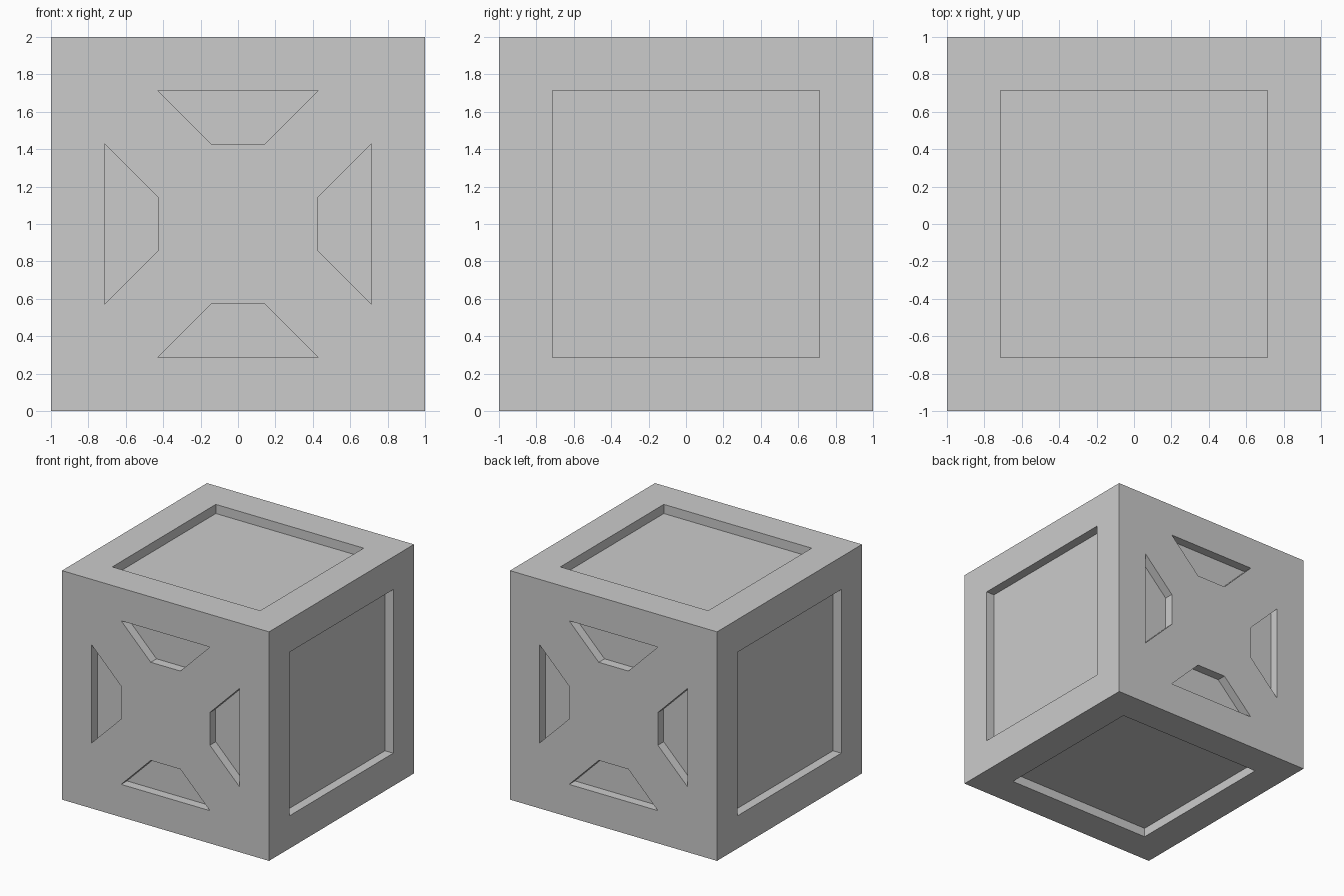
import bpy, bmesh
from math import pi
from mathutils import Matrix

if "Cube" in bpy.data.objects:
    bpy.data.objects.remove(bpy.data.objects["Cube"])

U = 1 / 7        # layout module
DEPTH = 0.08     # recess depth

# Crate body
bpy.ops.mesh.primitive_cube_add(size=2, location=(0, 0, 1))
crate = bpy.context.object
crate.name = "crate_body"

# Recess outlines, drawn in a face plane
square = [(-5*U, -5*U), (5*U, -5*U), (5*U, 5*U), (-5*U, 5*U)]
trapezoid = [(-U, 3*U), (U, 3*U), (3*U, 5*U), (-3*U, 5*U)]


def add_prism(bm, outline, matrix):
    """Prism sunk DEPTH below the plane z = 1, then turned by matrix."""
    low = [bm.verts.new(matrix @ Matrix.Translation((x, y, 1 - DEPTH)).translation) for x, y in outline]
    face = bm.faces.new(low)
    new = bmesh.ops.extrude_face_region(bm, geom=[face])["geom"]
    verts = [v for v in new if isinstance(v, bmesh.types.BMVert)]
    bmesh.ops.translate(bm, verts=verts, vec=matrix.to_3x3() @ Matrix.Translation((0, 0, 0.2)).translation)


bm = bmesh.new()
up = Matrix.Translation((0, 0, 1))
# Square panels: top, bottom, right, left
for i in range(4):
    add_prism(bm, square, up @ Matrix.Rotation(i * pi / 2, 4, 'Y'))
# Four trapezoid pockets on the front and the back
for side in (1, -1):
    for i in range(4):
        add_prism(bm, trapezoid, up @ Matrix.Rotation(side * pi / 2, 4, 'X')
                  @ Matrix.Rotation(i * pi / 2, 4, 'Z'))
bmesh.ops.recalc_face_normals(bm, faces=bm.faces)
mesh = bpy.data.meshes.new("recess_cutter")
bm.to_mesh(mesh)
bm.free()
cutter = bpy.data.objects.new("recess_cutter", mesh)
bpy.context.collection.objects.link(cutter)

# Carve the recesses, then drop the cutter
mod = crate.modifiers.new("recesses", 'BOOLEAN')
mod.operation = 'DIFFERENCE'
mod.solver = 'EXACT'
mod.object = cutter
bpy.context.view_layer.objects.active = crate
bpy.ops.object.modifier_apply(modifier=mod.name)
bpy.data.objects.remove(cutter)
